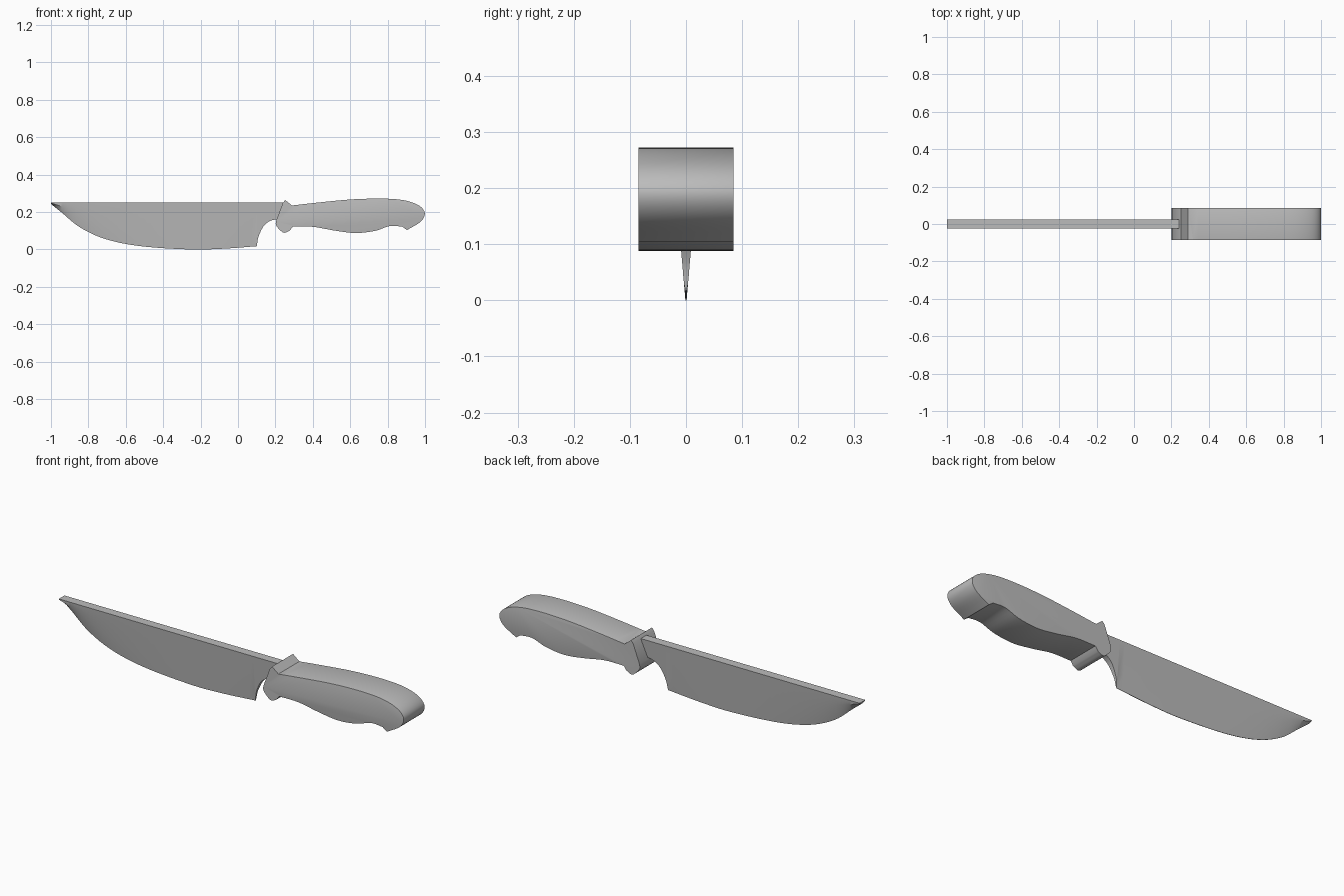
import bpy
import bmesh
from mathutils import Vector

cube = bpy.data.objects.get("Cube")
if cube:
    bpy.data.objects.remove(cube, do_unlink=True)

steel = bpy.data.materials.new("grey steel")
steel.use_nodes = True
GREY = (0.5, 0.5, 0.5, 1)
steel.diffuse_color = GREY
steel.node_tree.nodes["Principled BSDF"].inputs["Base Color"].default_value = GREY


def smooth_run(points, steps):
    """Curve through all points, with free ends."""
    pts = [Vector(p) for p in points]
    pts = [2 * pts[0] - pts[1]] + pts + [2 * pts[-1] - pts[-2]]
    out = []
    for a, b, c, d in zip(pts, pts[1:], pts[2:], pts[3:]):
        for i in range(steps):
            t = i / steps
            out.append(0.5 * (2 * b + (c - a) * t + (2 * a - 5 * b + 4 * c - d) * t * t
                              + (3 * b - a - 3 * c + d) * t ** 3))
    return out + [pts[-2]]


def finish(bm, name, angle):
    bmesh.ops.recalc_face_normals(bm, faces=bm.faces)
    mesh = bpy.data.meshes.new(name)
    bm.to_mesh(mesh)
    bm.free()
    mesh.materials.append(steel)
    obj = bpy.data.objects.new(name, mesh)
    bpy.context.collection.objects.link(obj)
    bpy.ops.object.select_all(action="DESELECT")
    obj.select_set(True)
    bpy.context.view_layer.objects.active = obj
    bpy.ops.object.shade_smooth_by_angle(angle=angle)


# Blade: wedge cross-sections lofted from the tip to the tang
SPINE = 0.252


def half_width(z):
    return 0.001 + 0.087 * z


belly = smooth_run([(-1, 0.243), (-0.94, 0.195), (-0.845, 0.118), (-0.71, 0.056),
                    (-0.525, 0.018), (-0.26, 0.0), (-0.08, 0.004), (0.1, 0.017)], 6)
notch = smooth_run([(0.102, 0.03), (0.11, 0.07), (0.135, 0.122), (0.165, 0.149),
                    (0.2, 0.16), (0.24, 0.165)], 4)
bm = bmesh.new()
rings = []
for i, (x, z) in enumerate(belly + notch):
    mid = z + min(0.07, (SPINE - z) * 0.6)
    edge = 0.001 if i < len(belly) else half_width(z)
    side = [(SPINE, half_width(SPINE)), (mid, half_width(mid)), (z, edge)]
    section = side + [(h, -w) for h, w in reversed(side)]
    rings.append([bm.verts.new((x, w, h)) for h, w in section])
for a, b in zip(rings, rings[1:]):
    for j in range(6):
        k = (j + 1) % 6
        bm.faces.new((a[j], a[k], b[k], b[j]))
bm.faces.new(rings[0])
bm.faces.new(rings[-1])
finish(bm, "blade", 0.5)

# Handle: side profile with guard, finger grip and hooked butt
back = smooth_run([(0.288, 0.235), (0.43, 0.251), (0.6, 0.267), (0.76, 0.272),
                   (0.88, 0.264), (0.963, 0.237), (0.997, 0.195), (0.975, 0.148),
                   (0.902, 0.104)], 5)
grip = smooth_run([(0.877, 0.122), (0.81, 0.125), (0.73, 0.099), (0.625, 0.088),
                   (0.515, 0.101), (0.4, 0.121), (0.292, 0.122)], 5)
guard = smooth_run([(0.278, 0.102), (0.25, 0.089), (0.228, 0.1), (0.203, 0.13),
                    (0.204, 0.155)], 4)
outline = back + grip + guard + [Vector((0.24, 0.25)), Vector((0.252, 0.264))]
DEPTH = 0.085
bm = bmesh.new()
face = bm.faces.new([bm.verts.new((x * 1.0015, -DEPTH, z)) for x, z in outline])
extruded = bmesh.ops.extrude_face_region(bm, geom=[face])
moved = [v for v in extruded["geom"] if isinstance(v, bmesh.types.BMVert)]
bmesh.ops.translate(bm, verts=moved, vec=(0, 2 * DEPTH, 0))
bmesh.ops.recalc_face_normals(bm, faces=bm.faces)

# Soften the long rims behind the guard
rims = [e for e in bm.edges
        if abs(e.verts[0].co.y - e.verts[1].co.y) < 0.01
        and min(v.co.x for v in e.verts) > 0.29]
bmesh.ops.bevel(bm, geom=rims, offset=0.01, segments=3, profile=0.5,
                affect="EDGES", clamp_overlap=True)
finish(bm, "handle", 0.6)
